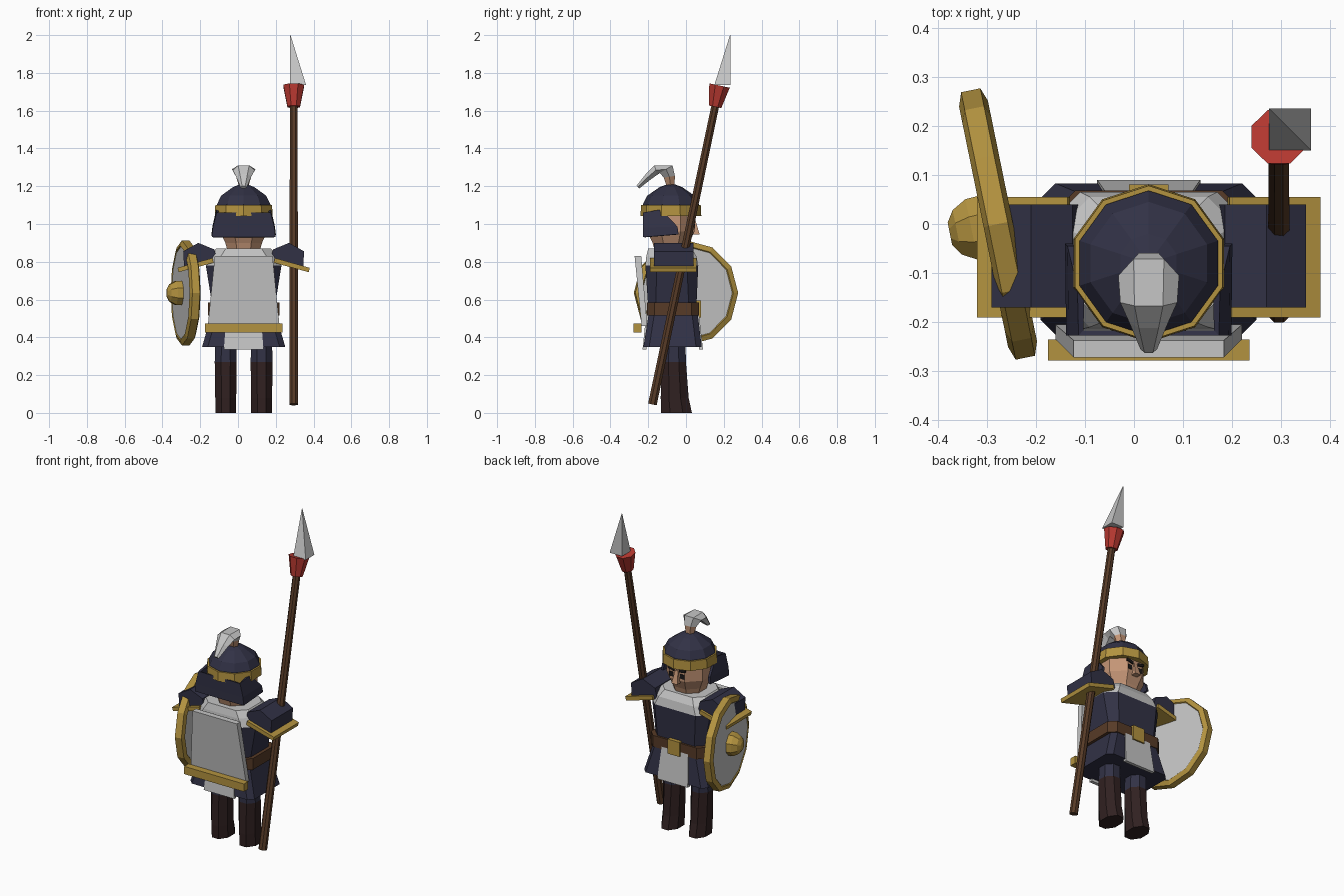
import bpy, bmesh, math
from mathutils import Vector, Matrix

cube = bpy.data.objects.get("Cube")
if cube:
    bpy.data.objects.remove(cube, do_unlink=True)

CX, CY = 0.03, -0.08   # body axis


def material(name, rgb):
    m = bpy.data.materials.new(name)
    m.use_nodes = True
    m.diffuse_color = (*rgb, 1)
    m.node_tree.nodes["Principled BSDF"].inputs["Base Color"].default_value = (*rgb, 1)
    return m


navy = material("navy cloth", (0.031, 0.031, 0.06))
gold = material("gold", (0.45, 0.29, 0.05))
white = material("pale grey", (0.56, 0.56, 0.56))
red = material("red", (0.48, 0.04, 0.03))
brown = material("brown wood", (0.095, 0.043, 0.02))
boot = material("dark boots", (0.03, 0.015, 0.015))
skin = material("skin", (0.55, 0.3, 0.18))
dark = material("black", (0.012, 0.01, 0.01))


def loft(name, rows, mats, closed=True):
    """Bridge rows of points; one material per band, the last one repeats."""
    bm = bmesh.new()
    rows = [[bm.verts.new(p) for p in r] for r in rows]
    n = len(rows[0])
    for k, (a, b) in enumerate(zip(rows, rows[1:])):
        for i in range(n if closed else n - 1):
            j = (i + 1) % n
            f = bm.faces.new((a[i], a[j], b[j], b[i]))
            f.material_index = min(k, len(mats) - 1)
    if closed:
        bm.faces.new(rows[0])
        bm.faces.new(rows[-1]).material_index = len(mats) - 1
    bmesh.ops.recalc_face_normals(bm, faces=bm.faces)
    me = bpy.data.meshes.new(name)
    bm.to_mesh(me)
    bm.free()
    for m in mats:
        me.materials.append(m)
    ob = bpy.data.objects.new(name, me)
    bpy.context.collection.objects.link(ob)
    return ob


def ring(z, r, n=8, x=CX, y=CY, ry=None, turn=0.5):
    ry = ry or r
    angles = [2 * math.pi * (i + turn) / n for i in range(n)]
    return [Vector((x + r * math.cos(a), y + ry * math.sin(a), z)) for a in angles]


def block(z, hx, y0, y1, c=0.0, x=CX):
    """Rectangle at height z with corners cut by c."""
    if not c:
        return [(x - hx, y0, z), (x + hx, y0, z), (x + hx, y1, z), (x - hx, y1, z)]
    return [(x - hx + c, y0, z), (x + hx - c, y0, z), (x + hx, y0 + c, z), (x + hx, y1 - c, z),
            (x + hx - c, y1, z), (x - hx + c, y1, z), (x - hx, y1 - c, z), (x - hx, y0 + c, z)]


def along(matrix, rows):
    return [[matrix @ Vector(p) for p in r] for r in rows]


def mirrored(name, rows, mats):
    """Left part at +x and its copy across the body axis."""
    loft("left_" + name, rows, mats)
    loft("right_" + name, [[(2 * CX - p[0], p[1], p[2]) for p in r] for r in rows], mats)


# Legs: boots with trousers above
mirrored("leg", [ring(0, 0.06, x=0.125, y=-0.05, ry=0.088),
                 ring(0.08, 0.06, x=0.125, y=-0.06, ry=0.08),
                 ring(0.27, 0.063, x=0.125, y=-0.065, ry=0.07),
                 ring(0.42, 0.058, x=0.125, y=-0.065, ry=0.066)], [boot, boot, navy])

# Skirt, tabard panels, belt and buckle
loft("skirt", [block(0.35, 0.22, -0.225, 0.083, 0.03),
               block(0.54, 0.165, -0.195, 0.06, 0.03)], [navy])
for name, low, high in (("front_tabard", -0.23, -0.21), ("back_tabard", 0.09, 0.068)):
    step = 0.02 if low < 0 else -0.02
    loft(name, [block(0.335, 0.105, low, low + step), block(0.53, 0.09, high, high + step)], [white])
loft("belt", [block(0.515, 0.19, -0.207, 0.068, 0.04),
              block(0.585, 0.19, -0.207, 0.068, 0.04)], [brown])
loft("buckle", [block(0.505, 0.04, 0.05, 0.08), block(0.595, 0.04, 0.05, 0.08)], [gold])

# Chest with pale yoke
loft("chest", [block(0.56, 0.165, -0.2, 0.055, 0.04),
               block(0.78, 0.2, -0.215, 0.065, 0.06),
               block(0.83, 0.18, -0.21, 0.055, 0.06),
               block(0.87, 0.145, -0.2, 0.03, 0.05)], [navy, white])

# Stiff cape with hem bar
loft("cape", [block(0.46, 0.19, -0.235, -0.205), block(0.83, 0.153, -0.272, -0.237)], [white])
loft("cape_hem_bar", [block(0.425, 0.205, -0.278, -0.235),
                      block(0.473, 0.205, -0.278, -0.235)], [gold])

# Shoulder pads: sloping profiles swept front to back


def sweep_y(profile, stations):
    return [[(x, y, z) for x, z in profile] for y in stations]


mirrored("shoulder_pad", sweep_y([(0.17, 0.8), (0.185, 0.865), (0.27, 0.9), (0.35, 0.855),
                                  (0.345, 0.77)], (-0.17, 0.04)), [navy])
mirrored("shoulder_trim", sweep_y([(0.19, 0.795), (0.195, 0.82), (0.38, 0.768),
                                   (0.374, 0.745)], (-0.19, 0.055)), [gold])

# Head, nose, eyes and brows
loft("head", [ring(0.85, 0.09), ring(0.9, 0.105), ring(0.96, 0.135), ring(1.07, 0.135)], [skin])
loft("nose", [block(0.945, 0.02, 0.03, 0.072), block(1.02, 0.01, 0.03, 0.05)], [skin])
for side, s in (("left", 1), ("right", -1)):
    loft(side + "_eye", [block(0.975, 0.014, 0.04, 0.048, x=CX + 0.038 * s),
                         block(1.003, 0.014, 0.04, 0.048, x=CX + 0.038 * s)], [dark])
    inner, outer = CX + 0.018 * s, CX + 0.06 * s
    loft(side + "_brow", [[(inner, y, 1.012), (outer, y, 1.022), (outer, y, 1.038), (inner, y, 1.03)]
                          for y in (0.042, 0.051)], [dark])

# Helmet dome, band and neck guard
loft("helmet_dome", [ring(1.06, 0.148, 10), ring(1.105, 0.148, 10), ring(1.15, 0.125, 10),
                     ring(1.195, 0.06, 10), ring(1.21, 0.02, 10)], [navy])
loft("helmet_band", [ring(1.042, 0.161, 10), ring(1.1, 0.158, 10)], [gold])


def guard_row(front, back, hx, z_front, z_back):
    return [(CX - hx, front, z_front), (CX - hx, back, z_back),
            (CX + hx, back, z_back), (CX + hx, front, z_front)]


guard = loft("neck_guard", [guard_row(-0.13, -0.222, 0.138, 1.075, 1.06),
                            guard_row(-0.045, -0.222, 0.158, 0.985, 0.98),
                            guard_row(-0.04, -0.222, 0.163, 0.945, 0.93)], [navy], closed=False)
solid = guard.modifiers.new("thickness", "SOLIDIFY")
solid.thickness = 0.015
solid.offset = 0

# Plume: stem rising from the dome, then folding over
plume = []
for y, z, half, thick, tilt in ((-0.08, 1.19, 0.022, 0.022, 0), (-0.088, 1.25, 0.04, 0.034, 10),
                                (-0.105, 1.29, 0.062, 0.045, 30), (-0.16, 1.285, 0.058, 0.03, 105),
                                (-0.2, 1.25, 0.04, 0.022, 130), (-0.255, 1.195, 0.017, 0.012, 135)):
    turn = Matrix.Translation((CX + 0.0, y, z)) @ Matrix.Rotation(math.radians(tilt), 4, "X")
    plume.append([turn @ p for p in ring(0, half, 6, 0, 0, thick, 0)])
loft("plume", plume, [skin, white])

# Spear: leaning shaft, flared socket, offset blade
base, top = Vector((0.295, -0.178, 0.045)), Vector((0.295, 0.158, 1.64))
lean = (top - base).to_track_quat("Z", "Y").to_matrix().to_4x4()
lean.translation = base
length = (top - base).length
loft("spear_shaft", along(lean, [ring(0, 0.025, 8, 0, 0), ring(length, 0.022, 8, 0, 0)]), [brown])
loft("spear_socket", along(lean, [ring(length - 0.02, 0.036, 8, 0, 0),
                                  ring(length + 0.095, 0.06, 8, 0, 0)]), [red])
loft("spear_blade", [block(1.735, 0.0425, 0.15, 0.235, x=0.318),
                     block(2.0, 0.001, 0.233, 0.235, x=0.277)], [white])

# Round shield, turned outward on the right side
face = Vector((-0.98, -0.2, 0)).to_track_quat("Z", "Y").to_matrix().to_4x4()
face.translation = (-0.277, 0, 0.635)
loft("shield_plate", along(face, [ring(z, 0.245, 12, 0, 0, turn=0) for z in (-0.025, 0.025)]), [white])
rim = [ring(z, r, 12, 0, 0, turn=0) for z, r in
       ((-0.02, 0.24), (-0.03, 0.25), (-0.02, 0.278), (0.02, 0.278), (0.03, 0.25), (0.02, 0.24))]
loft("shield_rim", along(face, rim), [gold]).data.update()
loft("shield_boss", along(face, [ring(0.02, 0.07, 8, 0, 0), ring(0.055, 0.068, 8, 0, 0),
                                 ring(0.085, 0.05, 8, 0, 0), ring(0.1, 0.025, 8, 0, 0)]), [gold])
